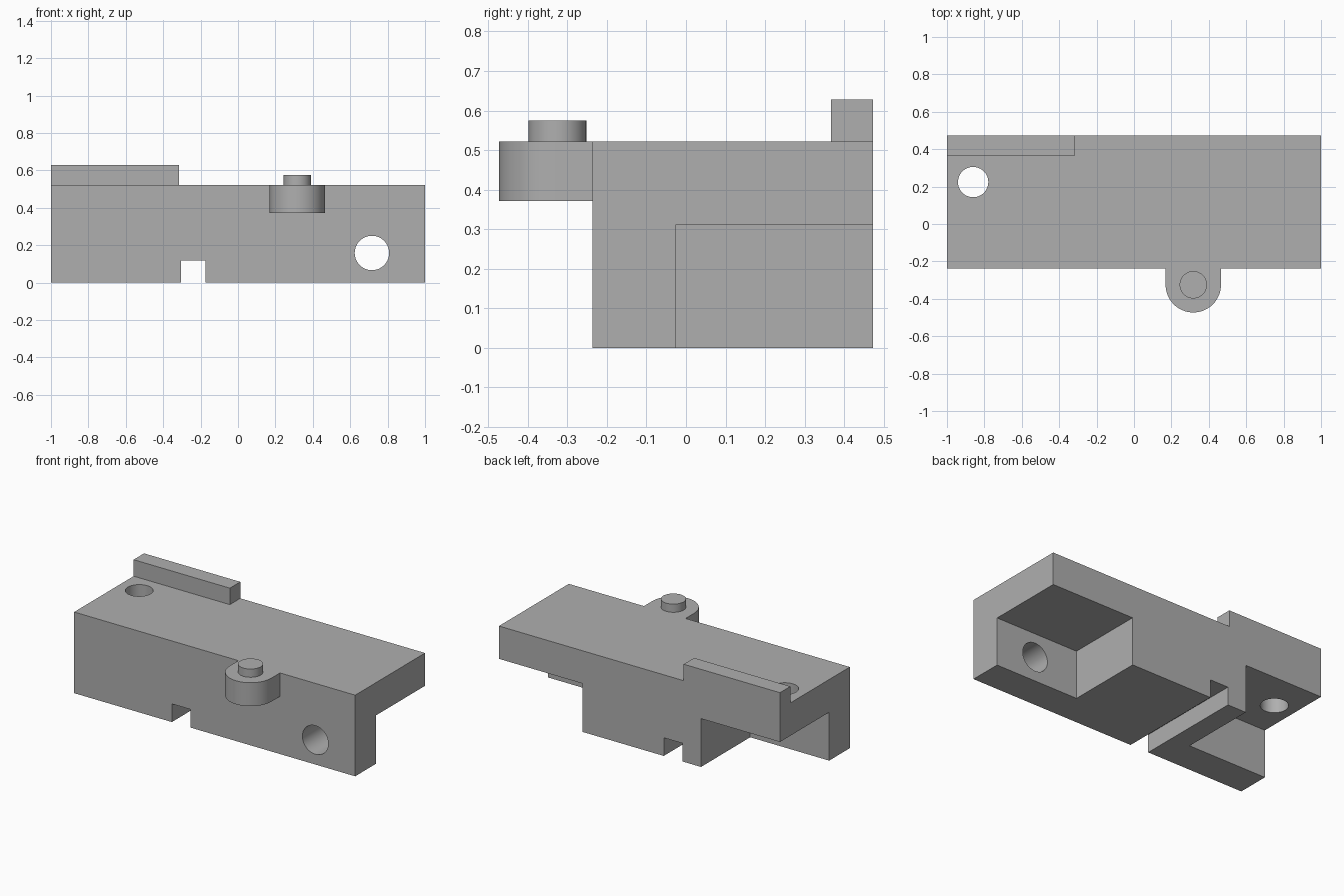
import bpy
import bmesh
from math import pi, cos, sin, radians

cube = bpy.data.objects.get("Cube")
if cube:
    bpy.data.objects.remove(cube, do_unlink=True)

grey = bpy.data.materials.new("plain grey")
grey.use_nodes = True
colour = (0.43, 0.43, 0.43, 1)
grey.diffuse_color = colour
grey.node_tree.nodes["Principled BSDF"].inputs["Base Color"].default_value = colour

FRONT, BACK, TOP = -0.237, 0.473, 0.522
WALL_BACK, SLAB_UNDER = -0.027, 0.311


def prism(name, outline, low, high):
    """Extrude an xy outline from one height to another."""
    bm = bmesh.new()
    face = bm.faces.new([bm.verts.new((x, y, low)) for x, y in outline])
    result = bmesh.ops.extrude_face_region(bm, geom=[face])
    top = [v for v in result["geom"] if isinstance(v, bmesh.types.BMVert)]
    bmesh.ops.translate(bm, verts=top, vec=(0, 0, high - low))
    bmesh.ops.recalc_face_normals(bm, faces=bm.faces)
    mesh = bpy.data.meshes.new(name)
    bm.to_mesh(mesh)
    bm.free()
    mesh.materials.append(grey)
    obj = bpy.data.objects.new(name, mesh)
    bpy.context.collection.objects.link(obj)
    return obj


def box(name, x0, x1, y0, y1, z0, z1):
    return prism(name, [(x0, y0), (x1, y0), (x1, y1), (x0, y1)], z0, z1)


def arc(cx, cy, radius, start, end, steps):
    angles = [start + (end - start) * i / steps for i in range(steps + 1)]
    return [(cx + radius * cos(a), cy + radius * sin(a)) for a in angles]


def cylinder(name, cx, cy, radius, low, high):
    return prism(name, arc(cx, cy, radius, 0, 2 * pi, 64)[:-1], low, high)


def cut(target, cutter):
    cutter.hide_render = True
    mod = target.modifiers.new("cut", "BOOLEAN")
    mod.operation = "DIFFERENCE"
    mod.solver = "EXACT"
    mod.object = cutter
    bpy.context.view_layer.objects.active = target
    bpy.ops.object.modifier_apply(modifier=mod.name)
    bpy.data.objects.remove(cutter, do_unlink=True)


# Main body: front wall, top slab and central block
body = box("body", -1, 1, FRONT, BACK, 0, TOP)
cut(body, box("left_recess", 0.407, 1.2, WALL_BACK, 0.7, -0.2, SLAB_UNDER))
cut(body, box("right_recess", -1.2, -0.438, WALL_BACK, 0.7, -0.2, SLAB_UNDER))
cut(body, box("notch", -0.305, -0.173, -0.6, 0.7, -0.2, 0.117))

# Hole down through the slab and hole through the front wall
cut(body, cylinder("slab_hole", -0.86, 0.224, 0.081, 0.2, 0.7))
wall_drill = cylinder("wall_hole", 0, 0, 0.092, -0.2, 0.2)
wall_drill.rotation_euler = (pi / 2, 0, 0)
wall_drill.location = (0.716, -0.13, 0.158)
bpy.context.view_layer.update()
cut(body, wall_drill)

# Rail along the back edge
rail = box("back_rail", -1, -0.315, 0.367, BACK, TOP, 0.628)

# Rounded tab on the front with its pin
tab_x, tab_y, tab_r = 0.317, -0.325, 0.148
outline = arc(tab_x, tab_y, tab_r, pi, 2 * pi, 32)
outline += [(tab_x + tab_r, FRONT), (tab_x - tab_r, FRONT)]
tab = prism("front_tab", outline, 0.371, TOP)
pin = cylinder("tab_pin", tab_x, tab_y, 0.073, TOP, 0.575)

# Smooth the round walls, keep the edges sharp
bpy.ops.object.select_all(action="DESELECT")
for part in (body, rail, tab, pin):
    part.select_set(True)
bpy.context.view_layer.objects.active = body
bpy.ops.object.shade_smooth_by_angle(angle=radians(30))
